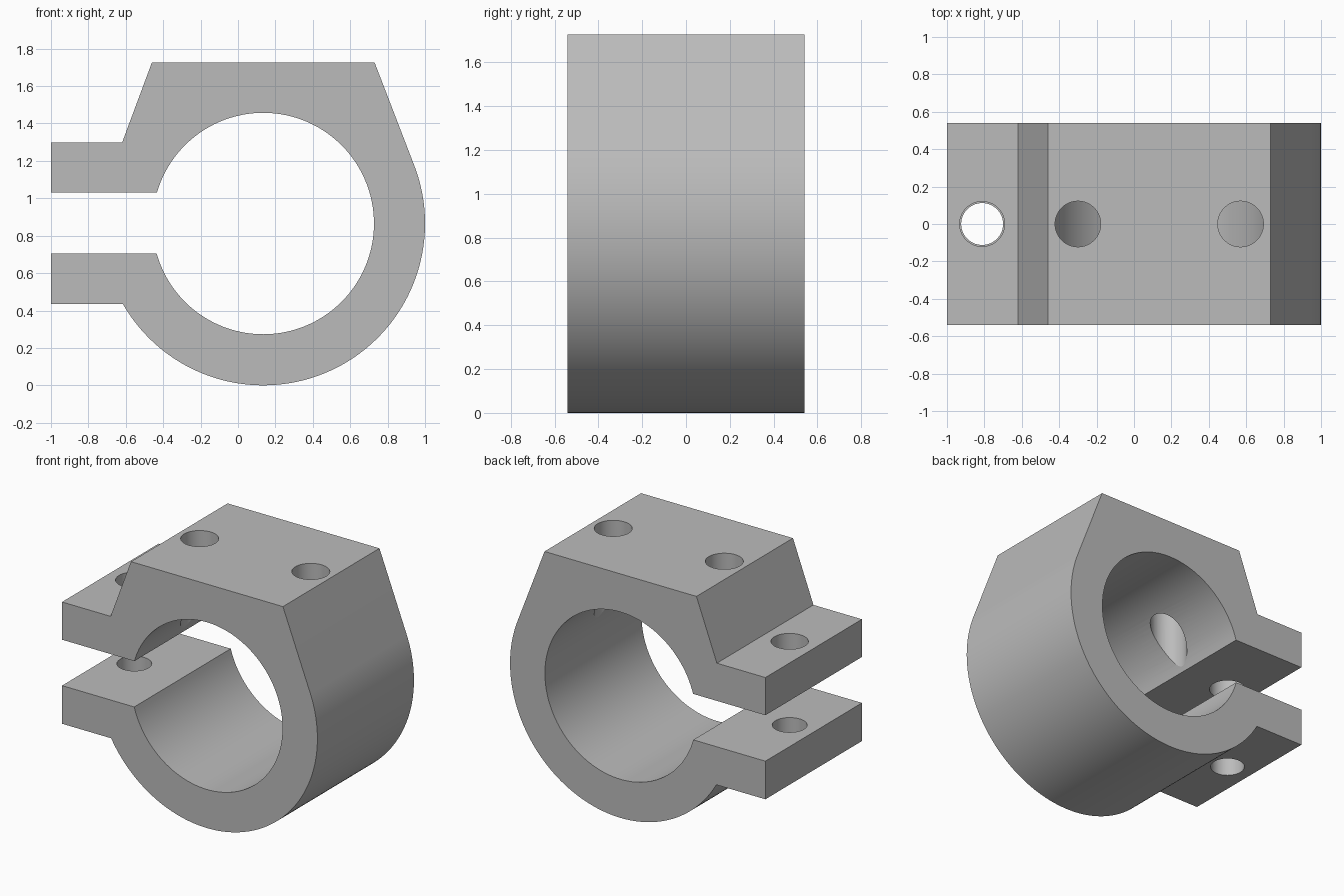
import bpy
import bmesh
from math import cos, sin, radians, asin, pi, degrees

cube = bpy.data.objects.get("Cube")
if cube:
    bpy.data.objects.remove(cube, do_unlink=True)

# Main dimensions
CX, CZ = 0.135, 0.865          # bore axis
R_OUT, R_IN = 0.865, 0.592     # ring radii
HALF_DEPTH = 0.54
SLOT_LOW, SLOT_HIGH = 0.705, 1.03
TAB_LOW, TAB_HIGH = 0.435, 1.297
TOP = 1.727

metal = bpy.data.materials.new("plain grey")
metal.use_nodes = True
grey = (0.5, 0.5, 0.5, 1)
metal.diffuse_color = grey
metal.node_tree.nodes["Principled BSDF"].inputs["Base Color"].default_value = grey


def arc(radius, start, end, steps):
    """Points on an arc around the bore axis, angles in degrees."""
    angles = [radians(start + (end - start) * i / steps) for i in range(steps + 1)]
    return [(CX + radius * cos(a), CZ + radius * sin(a)) for a in angles]


def angle_at(radius, z):
    """Angle on the left half of a circle at height z."""
    return degrees(pi - asin((z - CZ) / radius))


def extrude_profile(name, points):
    bm = bmesh.new()
    face = bm.faces.new([bm.verts.new((x, -HALF_DEPTH, z)) for x, z in points])
    result = bmesh.ops.extrude_face_region(bm, geom=[face])
    moved = [v for v in result["geom"] if isinstance(v, bmesh.types.BMVert)]
    bmesh.ops.translate(bm, verts=moved, vec=(0, 2 * HALF_DEPTH, 0))
    bmesh.ops.recalc_face_normals(bm, faces=bm.faces)
    mesh = bpy.data.meshes.new(name)
    bm.to_mesh(mesh)
    bm.free()
    mesh.materials.append(metal)
    obj = bpy.data.objects.new(name, mesh)
    bpy.context.collection.objects.link(obj)
    return obj


def drill(body, x, radius, low, high):
    """Cut a vertical round hole through the body."""
    bpy.ops.mesh.primitive_cylinder_add(
        vertices=64, radius=radius, depth=high - low, location=(x, 0, (low + high) / 2))
    cutter = bpy.context.object
    cutter.name = "hole_cutter"
    cutter.hide_render = True
    cutter.data.materials.append(metal)
    cut = body.modifiers.new("hole", "BOOLEAN")
    cut.operation = "DIFFERENCE"
    cut.solver = "EXACT"
    cut.object = cutter
    bpy.ops.object.select_all(action="DESELECT")
    body.select_set(True)
    bpy.context.view_layer.objects.active = body
    bpy.ops.object.modifier_apply(modifier=cut.name)
    bpy.data.objects.remove(cutter, do_unlink=True)


# Split ring with flat mounting top and two clamping tabs
profile = [(-1, SLOT_HIGH), (-1, TAB_HIGH), (-0.62, TAB_HIGH), (-0.46, TOP), (0.73, TOP)]
profile += arc(R_OUT, 20.4, angle_at(R_OUT, TAB_LOW) - 360, 90)
profile += [(-1, TAB_LOW), (-1, SLOT_LOW)]
profile += arc(R_IN, angle_at(R_IN, SLOT_LOW) - 360, angle_at(R_IN, SLOT_HIGH), 110)
clamp = extrude_profile("clamp_body", profile)

# Mounting holes from the top into the bore
for x in (-0.3, 0.57):
    drill(clamp, x, 0.122, 0.9, 1.9)

# Clamping screw holes, slightly narrower in the lower tab
drill(clamp, -0.812, 0.12, 0.87, 1.5)
drill(clamp, -0.812, 0.112, 0.2, 0.87)

bpy.ops.object.shade_smooth_by_angle(angle=radians(15))
